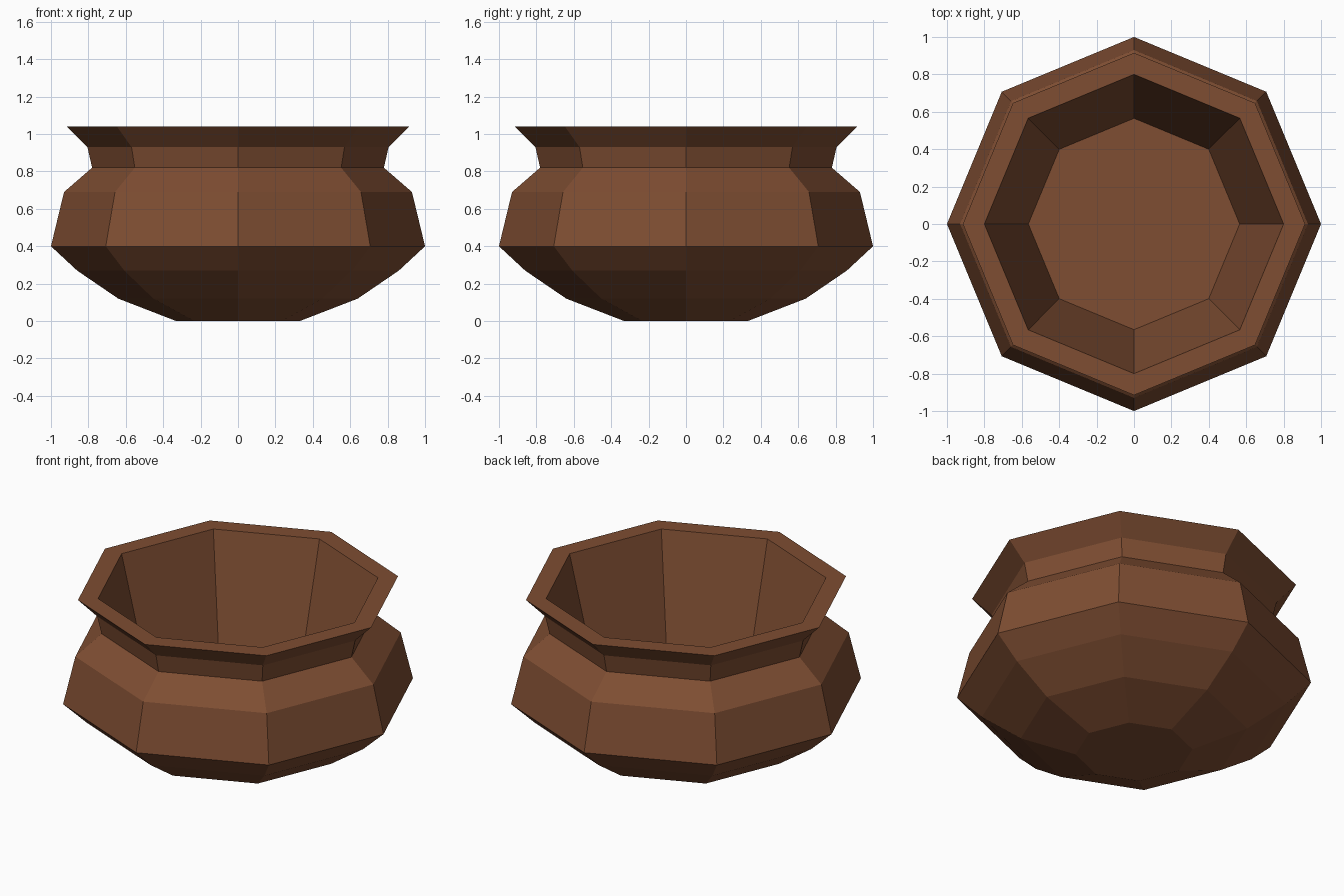
import bpy, bmesh, math

if "Cube" in bpy.data.objects:
    bpy.data.objects.remove(bpy.data.objects["Cube"])

SIDES = 8

# Radius/height profile: outer base up to the rim, then down the inside wall
PROFILE = [
    (0.33, 0.00), (0.64, 0.12), (0.86, 0.27), (1.00, 0.40),
    (0.93, 0.69), (0.78, 0.82), (0.805, 0.93), (0.915, 1.04),
    (0.80, 1.04), (0.565, 0.10),
]

# Fired clay colour
clay = bpy.data.materials.new("brown clay")
clay.diffuse_color = (0.21, 0.075, 0.032, 1)
clay.use_nodes = True
clay.node_tree.nodes["Principled BSDF"].inputs["Base Color"].default_value = clay.diffuse_color

# Octagonal turned pot
bm = bmesh.new()
rings = []
for r, z in PROFILE:
    rings.append([bm.verts.new((r * math.cos(math.tau * i / SIDES),
                                r * math.sin(math.tau * i / SIDES), z))
                  for i in range(SIDES)])
for a, b in zip(rings, rings[1:]):
    for i in range(SIDES):
        j = (i + 1) % SIDES
        bm.faces.new((a[i], a[j], b[j], b[i]))

# Underside and inner floor
bm.faces.new(rings[0][::-1])
bm.faces.new(rings[-1])
bmesh.ops.recalc_face_normals(bm, faces=bm.faces[:])

mesh = bpy.data.meshes.new("clay_pot")
bm.to_mesh(mesh)
bm.free()
mesh.materials.append(clay)
pot = bpy.data.objects.new("clay_pot", mesh)
bpy.context.collection.objects.link(pot)
